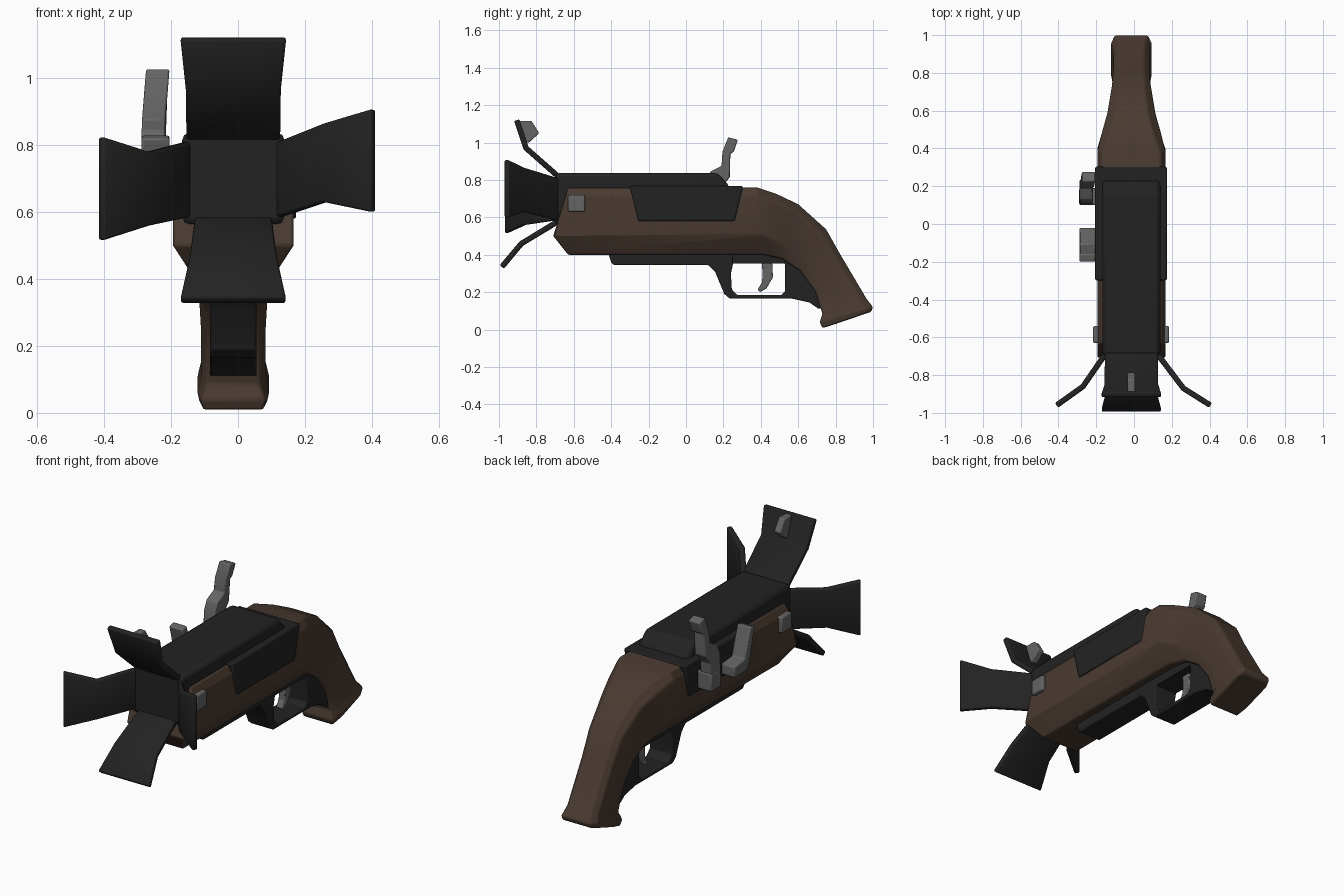
import bpy, bmesh, math

if "Cube" in bpy.data.objects:
    bpy.data.objects.remove(bpy.data.objects["Cube"])

CX = -0.014  # centre line of the gun


def material(name, rgb):
    m = bpy.data.materials.new(name)
    m.diffuse_color = (*rgb, 1)
    m.use_nodes = True
    m.node_tree.nodes["Principled BSDF"].inputs["Base Color"].default_value = m.diffuse_color
    return m


WOOD = material("dark_wood", (0.066, 0.042, 0.030))
BLACK = material("black_metal", (0.0165, 0.0165, 0.0165))
GREY = material("grey_metal", (0.13, 0.13, 0.13))


def finish(name, bm, mat, bevel=0.01, solid=0, segments=2):
    bmesh.ops.recalc_face_normals(bm, faces=bm.faces)
    me = bpy.data.meshes.new(name)
    bm.to_mesh(me)
    bm.free()
    ob = bpy.data.objects.new(name, me)
    bpy.context.collection.objects.link(ob)
    me.materials.append(mat)
    if solid:
        s = ob.modifiers.new("thickness", 'SOLIDIFY')
        s.thickness, s.offset = solid, 0
    if bevel:
        b = ob.modifiers.new("bevel", 'BEVEL')
        b.width, b.segments, b.limit_method = bevel, segments, 'ANGLE'
        b.angle_limit = math.radians(35)
    bpy.ops.object.select_all(action='DESELECT')
    bpy.context.view_layer.objects.active = ob
    ob.select_set(True)
    bpy.ops.object.shade_smooth_by_angle(angle=math.radians(25))
    return ob


def prism(name, profile, x0, x1, mat, bevel=0.01):
    """Side profile (y, z) extruded from x0 to x1."""
    bm = bmesh.new()
    f = bm.faces.new([bm.verts.new((x0, y, z)) for y, z in profile])
    ext = bmesh.ops.extrude_face_region(bm, geom=[f])
    for v in ext["geom"]:
        if isinstance(v, bmesh.types.BMVert):
            v.co.x = x1
    return finish(name, bm, mat, bevel)


def sheet(name, rows, mat, thickness):
    """Bent plate through rows of two points."""
    bm = bmesh.new()
    vs = [[bm.verts.new(p) for p in row] for row in rows]
    for a, b in zip(vs, vs[1:]):
        bm.faces.new((a[0], a[1], b[1], b[0]))
    return finish(name, bm, mat, 0.008, thickness)


# wooden stock: stations of top, lower side, bottom (y, z), then half widths top, side, bottom
stations = [
    ((-.63, .757), (-.71, .50), (-.63, .40), .160, .180, .115),
    ((.38, .760), (.40, .51), (.40, .40), .155, .180, .110),
    ((.48, .727), (.46, .48), (.44, .395), .115, .158, .100),
    ((.60, .670), (.54, .45), (.51, .380), .085, .127, .090),
    ((.75, .535), (.66, .36), (.61, .315), .070, .103, .085),
    ((.82, .410), (.74, .24), (.69, .205), .065, .096, .080),
    ((.965, .165), (.79, .11), (.73, .085), .070, .096, .080),
    ((1.0, .120), (.78, .06), (.715, .040), .090, .107, .095),
    ((.99, .095), (.80, .03), (.730, .008), .085, .100, .090),
]
bm = bmesh.new()
rings = []
for t, m, b, wt, w, wb in stations:
    u = [t[i] * .82 + m[i] * .18 for i in (0, 1)]
    half = [(wt, t), (w, u), (w, m), (wb, b)]
    pts = [(CX + x, *p) for x, p in half] + [(CX - x, *p) for x, p in reversed(half)]
    rings.append([bm.verts.new(p) for p in pts])
for a, b in zip(rings, rings[1:]):
    for i in range(8):
        j = (i + 1) % 8
        bm.faces.new((a[i], a[j], b[j], b[i]))
for ring in (rings[0], rings[-1]):
    for i in range(3):
        bm.faces.new((ring[i], ring[i + 1], ring[6 - i], ring[7 - i]))
finish("stock", bm, WOOD, 0.008)

# barrel and receiver with side plates
prism("barrel", [(-.70, .56), (-.70, .837), (.17, .837), (.235, .765), (.235, .56)],
      CX - .153, CX + .153, BLACK, 0.022)
prism("side_plates", [(-.30, .767), (.305, .767), (.26, .58), (-.255, .58)],
      CX - .192, CX + .188, BLACK, 0.008)

# split muzzle petals
sheet("top_petal", [[(CX + s * w, y, z) for s in (-1, 1)] for w, y, z in
      ((.140, -.69, .825), (.142, -.855, .97), (.158, -.905, 1.12))], BLACK, .03)
sheet("bottom_petal", [[(CX + s * w, y, z) for s in (-1, 1)] for w, y, z in
      ((.115, -.69, .575), (.130, -.88, .46), (.158, -.985, .335))], BLACK, .03)
sheet("left_petal", [[(x, y, z0), (x, y, z1)] for x, y, z0, z1 in
      ((-.153, -.69, .585, .81), (-.27, -.86, .56, .78), (-.41, -.96, .515, .825))], BLACK, .03)
sheet("right_petal", [[(x, y, z0), (x, y, z1)] for x, y, z0, z1 in
      ((.125, -.69, .585, .81), (.262, -.87, .63, .865), (.405, -.96, .60, .908))], BLACK, .03)

# front sight on the top petal
prism("front_sight", [(-.90, 1.115), (-.825, 1.115), (-.785, 1.05), (-.84, 1.0), (-.875, 1.0)],
      CX - .02, CX + .02, GREY, 0.006)

# fore-end rail and trigger guard
prism("trigger_guard", [
    (-.42, .42), (-.40, .36), (-.385, .345), (.12, .345), (.155, .31), (.205, .19), (.235, .165),
    (.57, .165), (.66, .145), (.71, .11), (.74, .12), (.74, .20), (.63, .33), (.53, .42), (.515, .42),
    (.53, .34), (.53, .205), (.51, .185), (.275, .185), (.245, .215), (.24, .30), (.25, .345), (.25, .42)],
    CX - .07, CX + .07, BLACK, 0.006)
prism("guard_roof", [(.2, .352), (.54, .352), (.54, .41), (.2, .41)], CX - .068, CX + .068, BLACK, 0)

# trigger
prism("trigger", [(.405, .37), (.46, .37), (.465, .28), (.43, .22), (.395, .2), (.383, .215),
                  (.405, .25), (.41, .29)], CX - .02, CX + .02, GREY, 0.005)

# square pins on both sides near the muzzle
for side, x in (("left", CX - .185), ("right", CX + .182)):
    prism(side + "_pin", [(-.63, .63), (-.54, .63), (-.54, .72), (-.63, .72)],
          x - .018, x + .018, GREY, 0.008)

# flintlock parts on the left: hammer, striker plate, mounting boss
hammer = prism("hammer", [
    (.10, .62), (.18, .62), (.19, .76), (.235, .815), (.237, .94), (.255, .95), (.277, 1.015),
    (.225, 1.028), (.195, .95), (.19, .875), (.13, .845), (.105, .79)], -.288, -.218, GREY, 0.006)
for v in hammer.data.vertices:
    v.co.x += .08 * max(0, v.co.z - .86)
prism("hammer_boss", [(.10, .60), (.19, .60), (.19, .70), (.10, .70)], -.29, -.19, GREY, 0.008)
prism("striker_plate", [(-.02, .60), (-.02, .66), (-.11, .67), (-.16, .83), (-.20, .82),
                        (-.155, .64), (-.13, .60)], -.288, -.205, GREY, 0.006)
prism("striker_boss", [(-.03, .60), (-.12, .60), (-.12, .66), (-.03, .66)], -.25, -.18, GREY, 0.006)
